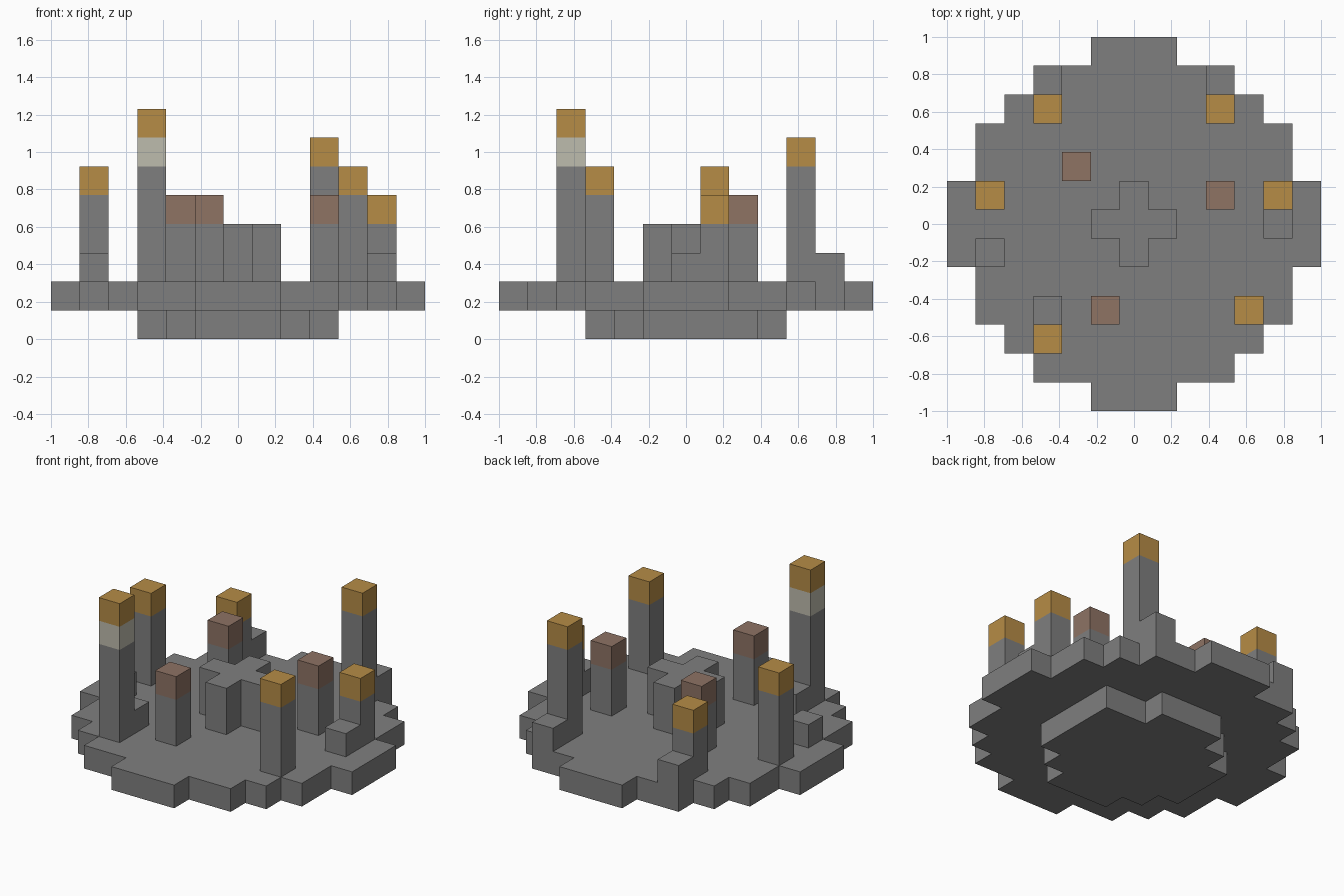
import bpy
import bmesh
import math

U = 2 / 13  # edge of one block

cube = bpy.data.objects.get("Cube")
if cube:
    bpy.data.objects.remove(cube, do_unlink=True)


def linear(c):
    c /= 255
    return c / 12.92 if c <= 0.04045 else ((c + 0.055) / 1.055) ** 2.4


def material(name, *rgb):
    colour = (*[linear(c) for c in rgb], 1)
    mat = bpy.data.materials.new(name)
    mat.use_nodes = True
    mat.diffuse_color = colour
    shader = mat.node_tree.nodes["Principled BSDF"]
    shader.inputs["Base Color"].default_value = colour
    shader.inputs["Roughness"].default_value = 0.9
    return mat


STONE = material("grey_stone", 127, 127, 127)
GOLD = material("gold", 182, 140, 70)
CLAY = material("brown_clay", 142, 115, 100)
CREAM = material("cream", 190, 188, 173)


def prism(name, cells, level, bands):
    """Raise grid cells from a block level; bands lists (material, blocks high)."""
    bm = bmesh.new()
    for i, j in cells:
        corners = [(-.5, -.5), (.5, -.5), (.5, .5), (-.5, .5)]
        bm.faces.new([bm.verts.new(((i + a) * U, (j + b) * U, level * U))
                      for a, b in corners])
    bmesh.ops.remove_doubles(bm, verts=bm.verts, dist=U / 100)
    top = bm.faces[:]
    mats = []
    for n, (mat, height) in enumerate(bands):
        if mat not in mats:
            mats.append(mat)
        old = set(bm.faces) - set(top)
        keep = [] if n else [f.copy() for f in top]  # underside
        geom = bmesh.ops.extrude_face_region(bm, geom=top)["geom"]
        bmesh.ops.delete(bm, geom=top, context="FACES_ONLY")
        top = [g for g in geom if isinstance(g, bmesh.types.BMFace)]
        verts = {v for f in top for v in f.verts}
        bmesh.ops.translate(bm, verts=list(verts), vec=(0, 0, height * U))
        for f in bm.faces:
            if f not in old and f not in keep:
                f.material_index = mats.index(mat)
    bmesh.ops.remove_doubles(bm, verts=bm.verts, dist=U / 100)
    bmesh.ops.dissolve_limit(bm, angle_limit=math.radians(1), verts=bm.verts,
                             edges=bm.edges, delimit={"MATERIAL"})
    bmesh.ops.recalc_face_normals(bm, faces=bm.faces)
    mesh = bpy.data.meshes.new(name)
    bm.to_mesh(mesh)
    bm.free()
    for mat in mats:
        mesh.materials.append(mat)
    obj = bpy.data.objects.new(name, mesh)
    bpy.context.collection.objects.link(obj)
    return obj


def disc(half_widths):
    """Stepped round plan: half width of each row, from the middle outwards."""
    return {(i, s * j) for j, w in enumerate(half_widths)
            for s in (-1, 1) for i in range(-w, w + 1)}


# Foot and floor
prism("foot", disc([3, 3, 2, 1]) | {(3, 2)}, 0, [(STONE, 1)])
prism("floor", disc([6, 6, 5, 5, 4, 3, 1]), 1, [(STONE, 1)])

# Central altar
prism("altar", [(0, 0), (1, 0), (-1, 0), (0, 1), (0, -1)], 2, [(STONE, 2)])

# Pillars: cell, stone height, blocks on top
pillars = {
    "front_right_pillar": ((-3, -4), 4, [(CREAM, 1), (GOLD, 1)]),
    "front_left_pillar": ((4, -3), 3, [(GOLD, 1)]),
    "right_pillar": ((-5, 1), 3, [(GOLD, 1)]),
    "left_pillar": ((5, 1), 2, [(GOLD, 1)]),
    "back_right_pillar": ((-3, 4), 2, [(GOLD, 1)]),
    "back_left_pillar": ((3, 4), 4, [(GOLD, 1)]),
    "inner_front_post": ((-1, -3), 2, [(CLAY, 1)]),
    "inner_back_post": ((-2, 2), 2, [(CLAY, 1)]),
    "inner_left_post": ((3, 1), 2, [(CLAY, 1)]),
}
for name, (cell, height, caps) in pillars.items():
    prism(name, [cell], 2, [(STONE, height)] + caps)

# Single blocks beside the pillars
blocks = {
    "front_right_block": (-3, -3),
    "right_block": (-5, -1),
    "left_block": (5, 0),
    "back_right_block": (-3, 5),
    "back_left_block": (3, 5),
}
for name, cell in blocks.items():
    prism(name, [cell], 2, [(STONE, 1)])
